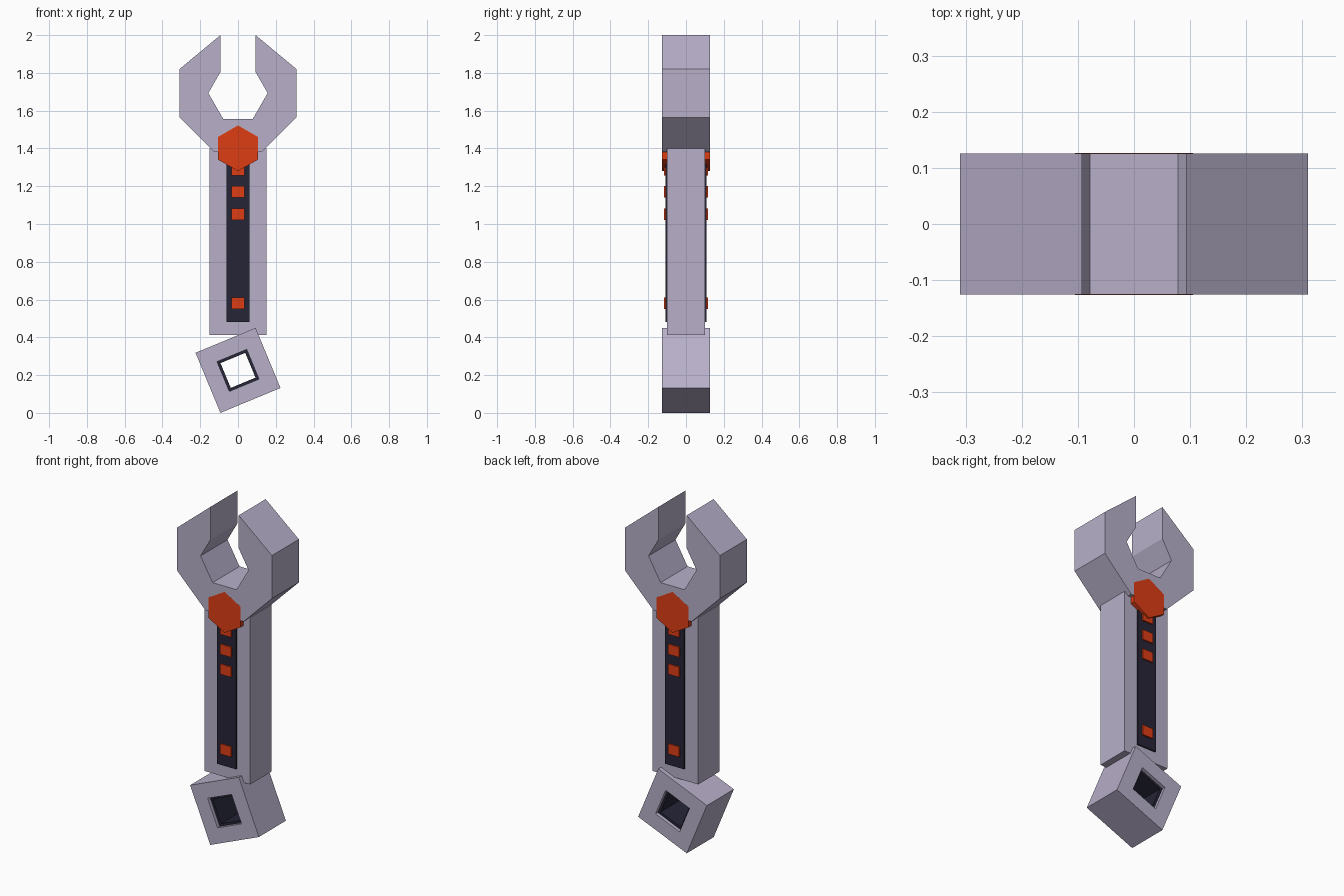
import bpy, bmesh
from math import pi, sin, cos, radians

if "Cube" in bpy.data.objects:
    bpy.data.objects.remove(bpy.data.objects["Cube"])


def material(name, rgb):
    m = bpy.data.materials.new(name)
    m.diffuse_color = (*rgb, 1)
    m.use_nodes = True
    m.node_tree.nodes["Principled BSDF"].inputs["Base Color"].default_value = m.diffuse_color
    return m


STEEL = material("lilac_steel", (0.48, 0.434, 0.59))
DARK = material("dark_inlay", (0.019, 0.018, 0.037))
ORANGE = material("orange", (0.73, 0.047, 0.007))


def finish(name, bm, mat):
    bmesh.ops.recalc_face_normals(bm, faces=bm.faces)
    me = bpy.data.meshes.new(name)
    bm.to_mesh(me)
    bm.free()
    me.materials.append(mat)
    ob = bpy.data.objects.new(name, me)
    bpy.context.collection.objects.link(ob)
    return ob


def prism(name, profile, depth, mat):
    """Extrude an x-z outline from y = -depth to y = +depth."""
    bm = bmesh.new()
    face = bm.faces.new([bm.verts.new((x, -depth, z)) for x, z in profile])
    ext = bmesh.ops.extrude_face_region(bm, geom=[face])["geom"]
    verts = [v for v in ext if isinstance(v, bmesh.types.BMVert)]
    bmesh.ops.translate(bm, vec=(0, 2 * depth, 0), verts=verts)
    return finish(name, bm, mat)


def slab(name, half_x, z0, z1, depth, mat):
    outline = [(-half_x, z0), (half_x, z0), (half_x, z1), (-half_x, z1)]
    return prism(name, outline, depth, mat)


def ngon(n, radius, cz, angle):
    return [(radius * cos(angle + 2 * pi * i / n), cz + radius * sin(angle + 2 * pi * i / n))
            for i in range(n)]


def square_tube(name, outer, inner, cz, angle, depth, mat):
    """Square block with a square through-hole; sizes are half sides."""
    bm = bmesh.new()
    loops = [[bm.verts.new((x, y, z)) for x, z in ngon(4, h * 2 ** 0.5, cz, angle + pi / 4)]
             for h, y in ((outer, -depth), (outer, depth), (inner, depth), (inner, -depth))]
    for k in range(4):
        a, b = loops[k], loops[(k + 1) % 4]
        for i in range(4):
            j = (i + 1) % 4
            bm.faces.new((a[i], a[j], b[j], b[i]))
    return finish(name, bm, mat)


# Open jaw head, right half mirrored to the left
half = [(0.125, 1.38), (0.31, 1.565), (0.31, 1.82), (0.093, 2.0),
        (0.093, 1.805), (0.157, 1.693), (0.078, 1.556)]
prism("jaw_head", half + [(-x, z) for x, z in reversed(half)], 0.126, STEEL)

# Handle with dark inlay showing on both faces
slab("handle", 0.15, 0.413, 1.40, 0.10, STEEL)
slab("handle_inlay", 0.062, 0.482, 1.36, 0.108, DARK)

# Orange studs along the inlay
for i, z in enumerate((0.58, 1.052, 1.17, 1.288)):
    slab(f"stud_{i + 1}", 0.035, z - 0.03, z + 0.03, 0.116, ORANGE)

# Hexagonal collar bolt under the jaw
prism("hex_bolt", ngon(6, 0.121, 1.401, pi / 2), 0.1262, ORANGE)

# Tilted square socket end with recessed dark lining
tilt = radians(22.5)
square_tube("socket_end", 0.1722, 0.085, 0.225, tilt, 0.126, STEEL)
square_tube("socket_lining", 0.0855, 0.071, 0.225, tilt, 0.105, DARK)
